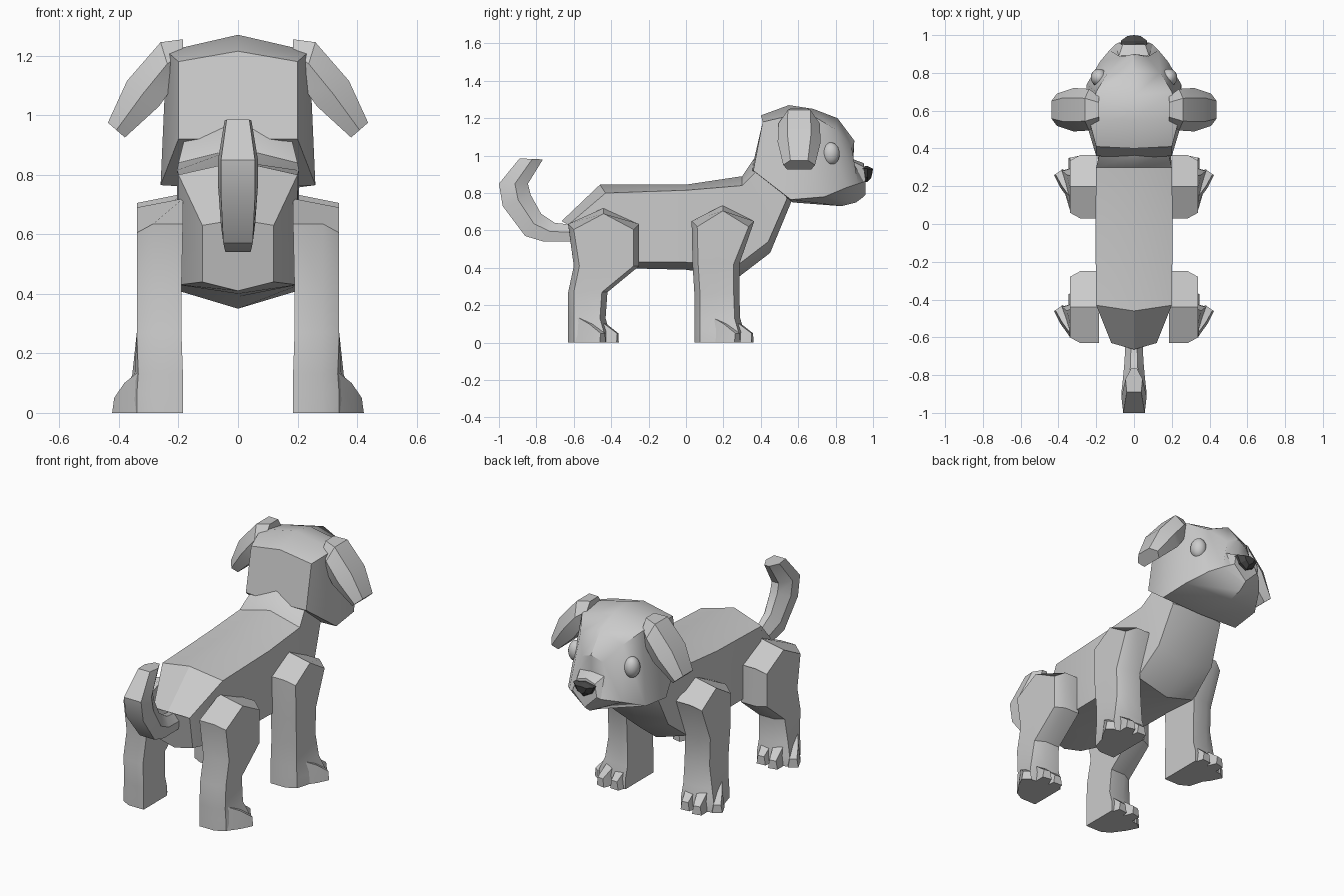
import bpy, bmesh, math
from mathutils import Vector

cube = bpy.data.objects.get("Cube")
if cube:
    bpy.data.objects.remove(cube, do_unlink=True)


def material(name, rgb):
    m = bpy.data.materials.new(name)
    m.use_nodes = True
    m.diffuse_color = (*rgb, 1)
    m.node_tree.nodes["Principled BSDF"].inputs["Base Color"].default_value = (*rgb, 1)
    return m


GREY = material("light_grey", (0.6, 0.6, 0.6))
DARK = material("dark_grey", (0.06, 0.06, 0.06))


def finish(name, bm, mat, angle=32):
    bmesh.ops.recalc_face_normals(bm, faces=bm.faces)
    me = bpy.data.meshes.new(name)
    bm.to_mesh(me)
    bm.free()
    me.materials.append(mat)
    for p in me.polygons:
        p.use_smooth = True
    me.set_sharp_from_angle(angle=math.radians(angle))
    ob = bpy.data.objects.new(name, me)
    bpy.context.scene.collection.objects.link(ob)
    return ob


def loft(name, rings, mat=GREY, end_caps=None, angle=32):
    """Skin a list of equal point rings; end_caps lists index loops for the last ring."""
    bm = bmesh.new()
    vs = [[bm.verts.new(p) for p in ring] for ring in rings]
    n = len(rings[0])
    for a, b in zip(vs, vs[1:]):
        for i in range(n):
            j = (i + 1) % n
            bm.faces.new((a[i], a[j], b[j], b[i]))
    bm.faces.new(vs[0])
    for cap in end_caps or [range(n)]:
        bm.faces.new([vs[-1][i] for i in cap])
    return finish(name, bm, mat, angle)


def hull_ring(top, side_top, side_low, low, wt, wl):
    """Symmetric six-point ring from (y, z) pairs and two half widths."""
    return [(0, *top), (wt, *side_top), (wl, *side_low),
            (0, *low), (-wl, *side_low), (-wt, *side_top)]


SPLIT = [(0, 1, 2, 5), (0, 5, 4, 3), (0, 2, 3)]
HALVES = [(0, 1, 2, 3), (3, 4, 5, 0)]

# Body, from rump to neck
body = [
    ((-.665, .65), (-.63, .63), (-.60, .44), (-.60, .41), .12, .12),
    ((-.46, .845), (-.43, .80), (-.40, .43), (-.40, .40), .20, .20),
    ((0, .845), (0, .815), (0, .43), (0, .39), .205, .205),
    ((.30, .89), (.30, .84), (.27, .41), (.28, .35), .20, .20),
    ((.36, .98), (.38, .92), (.44, .54), (.45, .48), .18, .19),
    ((.45, 1.0), (.46, .97), (.54, .77), (.57, .77), .16, .17),
]
loft("body", [hull_ring(*r) for r in body], end_caps=HALVES)

# Head, from the back of the skull to the muzzle
head = [
    ((.40, 1.215), (.41, 1.18), (.36, .92), (.35, .92), .20, .20),
    ((.55, 1.27), (.56, 1.215), (.56, .765), (.57, .75), .24, .26),
    ((.68, 1.25), (.70, 1.20), (.74, .78), (.83, .73), .20, .25),
    ((.81, 1.20), (.80, 1.14), (.86, .83), (.91, .75), .14, .18),
    ((.90, 1.08), (.885, 1.05), (.92, .85), (.95, .78), .07, .13),
    ((.895, .98), (.89, .97), (.95, .86), (.955, .785), .08, .10),
    ((.95, .96), (.95, .94), (.96, .87), (.96, .79), .06, .08),
]
loft("head", [hull_ring(*r) for r in head], end_caps=HALVES)

# Nose
nose = [
    ((.93, .94), (.93, .93), (.93, .88), (.93, .86), .065, .05),
    ((.97, .945), (.97, .93), (.97, .885), (.97, .86), .07, .045),
    ((1.0, .93), (.995, .925), (.995, .90), (.99, .88), .035, .025),
]
loft("nose", [hull_ring(*r) for r in nose], DARK, HALVES, 15)

# Tail: outer edge, inner edge and half width along the curl
tail = [
    ((-.60, .54), (-.60, .63), .045),
    ((-.76, .54), (-.70, .64), .05),
    ((-.86, .57), (-.775, .69), .058),
    ((-.98, .73), (-.83, .79), .067),
    ((-1.0, .85), (-.845, .85), .067),
    ((-.89, .985), (-.765, .98), .045),
]
tail_rings = []
for o, i, w in tail:
    mid = [(a * .45 + b * .55) for a, b in zip(o, i)]
    tail_rings.append([(-w * .85, *o), (w * .85, *o), (w, *mid),
                       (w * .35, *i), (-w * .35, *i), (-w, *mid)])
loft("tail", tail_rings)

# Ear: outer (x, z), inner (x, z), half depth
EAR = [((.185, 1.255), (.185, 1.16), .07),
       ((.26, 1.245), (.215, 1.10), .11),
       ((.373, 1.115), (.265, 1.03), .115),
       ((.437, .975), (.38, .925), .085)]


def ear(side, s):
    rings = []
    for (ox, oz), (ix, iz), h in EAR:
        mx, mz = (ox + ix) / 2, (oz + iz) / 2
        pts = [(ox, -h * .55, oz), (ox, h * .55, oz), (mx, h, mz),
               (ix, h * .75, iz), (ix, -h * .75, iz), (mx, -h, mz)]
        rings.append([(s * x, .605 + y, z) for x, y, z in pts])
    loft(side + "_ear", rings)


# Leg sections: z, y back, y front, x inner, x outer, outward flare of the front
FRONT_LEG = [(0, .045, .31, .185, .34, .05), (.06, .045, .31, .185, .34, .04),
             (.13, .045, .29, .185, .335, .02), (.26, .045, .285, .19, .335, .0),
             (.42, .035, .285, .195, .34, 0)]
BACK_LEG = [(0, -.63, -.41, .185, .34, .05), (.06, -.63, -.41, .185, .34, .04),
            (.13, -.63, -.43, .185, .335, .02), (.27, -.63, -.42, .19, .34, 0),
            (.41, -.60, -.25, .19, .34, 0)]


def leg_ring(z, yb, yf, x0, x1, flare, s, roof=0, drop=0):
    ym, c, d = (yb + yf) / 2, .055, .03
    pts = [(x0, yb, z), (x0, ym, z + roof), (x0, yf, z), (x1 - c, yf, z),
           (x1 + flare, yf - d, z - drop), (x1 + flare * .6, ym, z + roof - drop),
           (x1, yb + d, z - drop), (x1 - c, yb, z)]
    return [(s * x, y, h) for x, y, h in pts]


def leg(name, sections, top, s):
    rings = [leg_ring(*r, s) for r in sections]
    rings.append(leg_ring(*top, s, .085, .03))
    loft(name, rings, end_caps=[(0, 1, 5, 6, 7), (1, 2, 3, 4, 5)])


def toe(name, s, base, tip):
    """Wedge from the foot to a blunt tip on the ground."""
    a, b = Vector((*base, 0)), Vector((*tip, 0))
    side = Vector((a.y - b.y, b.x - a.x, 0)).normalized()
    rings = []
    for p, w, h in ((a, .04, .14), (a.lerp(b, .55), .04, .10), (b, .028, .05)):
        up = Vector((0, 0, h))
        ring = [p - side * w, p + side * w, p + side * w * .7 + up, p - side * w * .7 + up]
        rings.append([(s * v.x, v.y, v.z) for v in ring])
    loft(name, rings)


for side, s in (("left", 1), ("right", -1)):
    ear(side, s)
    leg(side + "_front_leg", FRONT_LEG, (.65, .03, .365, .19, .34, 0), s)
    leg(side + "_back_leg", BACK_LEG, (.635, -.63, -.25, .185, .34, 0), s)
    # Three splayed toes on each paw
    for part, y in (("front", 0), ("back", -.72)):
        for i, (base, tip) in enumerate((((.225, .22), (.235, .345)),
                                         ((.29, .21), (.32, .355)),
                                         ((.31, .15), (.40, .275)))):
            toe(f"{side}_{part}_toe_{i + 1}", s, (base[0], base[1] + y), (tip[0], tip[1] + y))
    # Eyes
    bm = bmesh.new()
    bmesh.ops.create_uvsphere(bm, u_segments=20, v_segments=12, radius=.055)
    for v in bm.verts:
        v.co = Vector((v.co.x * .8 + s * .185, v.co.y * .85 + .775, v.co.z * 1.1 + 1.01))
    finish(side + "_eye", bm, GREY, 60)
